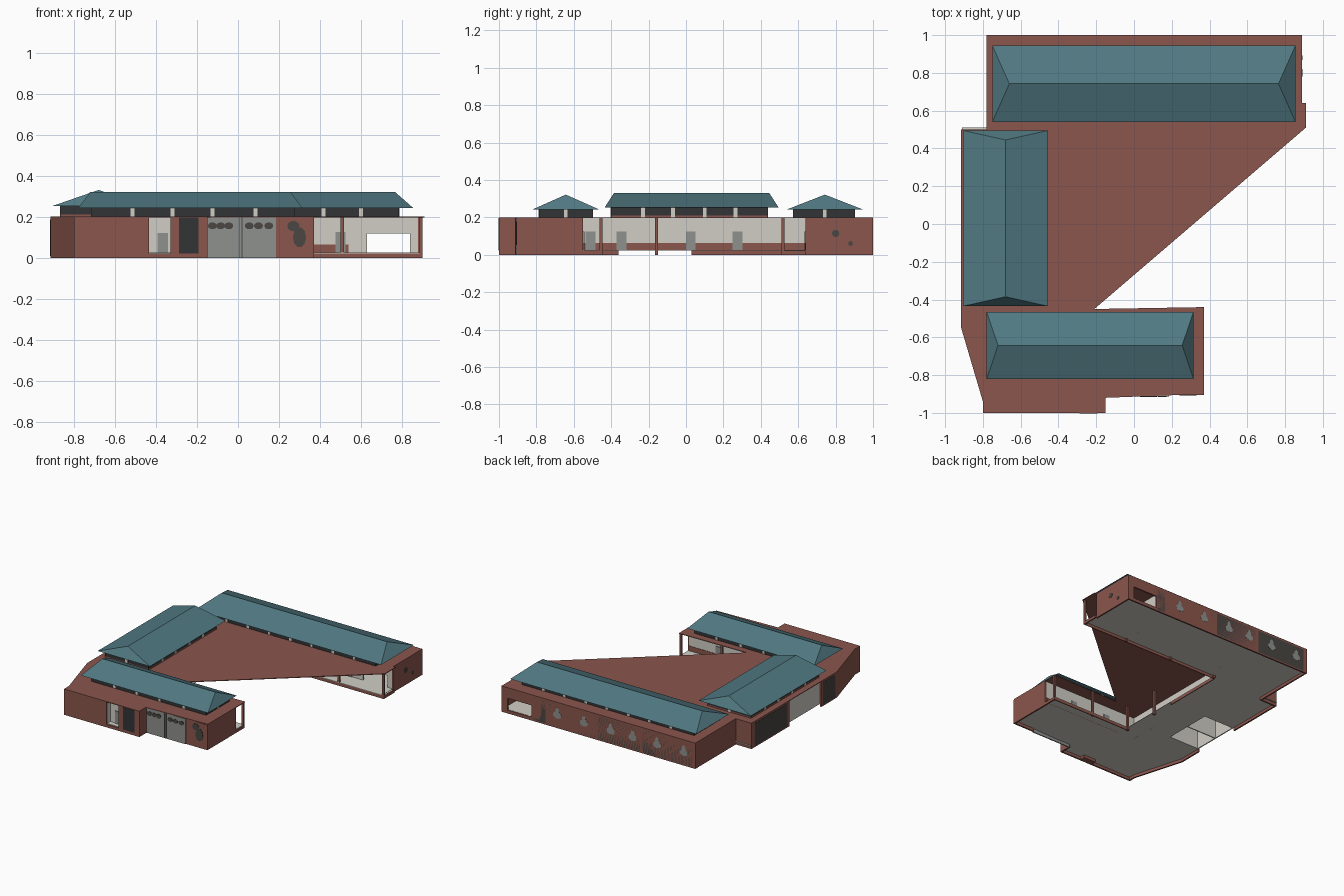
import bpy, bmesh, math

if "Cube" in bpy.data.objects:
    bpy.data.objects.remove(bpy.data.objects["Cube"])


def mat(name, r, g, b):
    m = bpy.data.materials.new(name)
    lin = [((c / 255 + 0.055) / 1.055) ** 2.4 for c in (r, g, b)]
    m.diffuse_color = (*lin, 1)
    m.use_nodes = True
    m.node_tree.nodes["Principled BSDF"].inputs["Base Color"].default_value = m.diffuse_color
    return m


RED = mat("brick_red", 139, 86, 77)
WHITE = mat("off_white", 208, 206, 197)
GREY = mat("door_grey", 143, 145, 141)
GRILLE = mat("grille_brown_grey", 74, 70, 66)
DARK = mat("dark_glass", 50, 52, 53)
TEAL = mat("teal_roof", 81, 121, 130)


def finish(name, bm, material):
    bmesh.ops.recalc_face_normals(bm, faces=bm.faces)
    me = bpy.data.meshes.new(name)
    bm.to_mesh(me)
    bm.free()
    me.materials.append(material)
    ob = bpy.data.objects.new(name, me)
    bpy.context.collection.objects.link(ob)
    return ob


def add_prism(bm, pts, z0, z1):
    lo = [bm.verts.new((x, y, z0)) for x, y in pts]
    hi = [bm.verts.new((x, y, z1)) for x, y in pts]
    n = len(pts)
    bm.faces.new(lo[::-1])
    bm.faces.new(hi)
    for i in range(n):
        j = (i + 1) % n
        bm.faces.new((lo[i], lo[j], hi[j], hi[i]))


def boxes(name, material, items):
    """Each item is x0, x1, y0, y1, z0, z1."""
    bm = bmesh.new()
    for x0, x1, y0, y1, z0, z1 in items:
        add_prism(bm, [(x0, y0), (x1, y0), (x1, y1), (x0, y1)], z0, z1)
    return finish(name, bm, material)


def discs(name, material, items, axis):
    """Thin oval plates: centre x, y, z, half width, half height."""
    bm = bmesh.new()
    for cx, cy, cz, rw, rh in items:
        rings = []
        for d in (-0.002, 0.002):
            ring = []
            for k in range(10):
                a = 2 * math.pi * k / 10
                u, w = rw * math.cos(a), rh * math.sin(a)
                p = (cx + u, cy + d, cz + w) if axis == 'y' else (cx + d, cy + u, cz + w)
                ring.append(bm.verts.new(p))
            rings.append(ring)
            bm.faces.new(ring)
        for k in range(10):
            j = (k + 1) % 10
            bm.faces.new((rings[0][k], rings[0][j], rings[1][j], rings[1][k]))
    return finish(name, bm, material)


TOP, FL = 0.196, 0.022

# Flat slab over the wings and the courtyard corner
bm = bmesh.new()
add_prism(bm, [(-0.78, 1), (-0.78, 0.5), (-0.915, 0.5), (-0.915, -0.55), (-0.8, -0.94),
               (-0.8, -1), (-0.15, -1), (-0.15, -0.92), (0.37, -0.90), (0.37, -0.44),
               (-0.21, -0.45), (0.91, 0.51), (0.91, 0.64), (0.89, 0.64), (0.89, 1)], TOP, 0.201)
finish("flat_roof_slab", bm, RED)

# Floors
boxes("back_and_west_floor", WHITE, [
    (-0.775, 0.885, 0.51, 0.99, FL, FL + 0.004),
    (-0.91, -0.46, 0.03, 0.51, FL, FL + 0.004),
    (-0.46, -0.32, -0.45, 0.51, FL, FL + 0.004),
    (-0.64, -0.46, -0.36, 0.03, FL, FL + 0.004)])
bm = bmesh.new()
add_prism(bm, [(-0.91, -0.36), (-0.91, -0.55), (-0.795, -0.94), (-0.795, -0.99), (-0.155, -0.99),
               (-0.155, -0.91), (0.365, -0.89), (0.365, -0.45), (-0.46, -0.45), (-0.46, -0.36)],
          FL, FL + 0.004)
finish("south_floor", bm, WHITE)

# Outer red walls
T = 0.012
boxes("outer_walls", RED, [
    (-0.78, -0.78 + T, 0.5, 1, 0, TOP), (0.89 - T, 0.89, 0.64, 1, 0, TOP),
    (-0.78, 0.55, 1 - T, 1, 0, TOP),
    (0.55, 0.89, 1 - T, 1, 0, 0.025), (0.55, 0.89, 1 - T, 1, 0.118, TOP),
    (0.55, 0.63, 1 - T, 1, 0.025, 0.118), (0.84, 0.89, 1 - T, 1, 0.025, 0.118),
    (-0.915, -0.77, 0.5 - T, 0.5, 0, TOP),
    (-0.915, -0.915 + T, 0.035, 0.5, 0, TOP), (-0.915, -0.915 + T, -0.55, -0.36, 0, TOP),
    (-0.8, -0.8 + T, -1, -0.94, 0, TOP), (-0.8, -0.435, -1, -1 + T, 0, TOP),
    (-0.33, -0.15, -1, -1 + T, 0, TOP), (-0.435, -0.33, -1, -0.95, 0, 0.022),
    (-0.15 - T, -0.15, -1, -0.91, 0, TOP), (0.185, 0.37, -0.905, -0.905 + T, 0, TOP),
    (0.37 - T, 0.37, -0.905, -0.55, 0, TOP)])
bm = bmesh.new()
add_prism(bm, [(-0.915, -0.55), (-0.8, -0.94), (-0.788, -0.94), (-0.903, -0.55)], 0, TOP)
finish("slanted_wall", bm, RED)

# Inner walls facing the corridors, with red dado and floor edge
boxes("corridor_walls", WHITE, [
    (-0.46, 0.55, 0.64, 0.65, FL, TOP),
    (0.55, 0.63, 0.64, 0.65, FL, TOP), (0.84, 0.878, 0.64, 0.65, FL, TOP),
    (0.63, 0.84, 0.64, 0.65, 0.118, TOP),
    (-0.47, -0.46, -0.55, 0.64, FL, TOP),
    (-0.46, 0.358, -0.56, -0.55, FL, TOP)])
boxes("corridor_dado", RED, [
    (-0.46, 0.54, 0.637, 0.641, FL, 0.064), (-0.461, -0.457, -0.55, 0.64, FL, 0.064),
    (-0.46, 0.358, -0.551, -0.547, FL, 0.064)])
boxes("floor_edges", RED, [
    (-0.32, 0.9, 0.51, 0.516, 0, FL), (-0.326, -0.32, 0.03, 0.51, 0, FL),
    (-0.32, 0.37, -0.456, -0.45, 0, FL), (0.89, 0.9, 0.51, 0.64, 0, FL),
    (0.36, 0.37, -0.55, -0.45, 0, FL)])

# Unfloored bay on the west side, entrance recess and room partitions
boxes("west_bay_walls", WHITE, [
    (-0.905, -0.897, -0.36, 0.035, FL, TOP),
    (-0.905, -0.47, 0.027, 0.035, FL, TOP), (-0.905, -0.47, -0.366, -0.358, FL, TOP),
    (-0.905, -0.64, -0.17, -0.162, FL, TOP)])
boxes("entrance_recess", WHITE, [
    (-0.435, -0.33, -0.95, -0.942, FL, TOP),
    (-0.441, -0.435, -0.99, -0.942, FL, TOP), (-0.33, -0.324, -0.99, -0.942, FL, TOP)])
parts = [(x, x + 0.008, 0.65, 0.988, FL, TOP) for x in (-0.32, 0.07, 0.55)]
parts += [(x, x + 0.008, -0.89, -0.56, FL, TOP) for x in (-0.47, -0.16, 0.18)]
boxes("room_partitions", WHITE, parts + [(-0.9, -0.47, 0.26, 0.268, FL, TOP)])

# Doors
doors = [(-0.459, -0.453, y - 0.026, y + 0.026, FL, 0.125) for y in (-0.51, -0.345, 0.025, 0.275)]
doors += [(x - 0.025, x + 0.025, 0.634, 0.64, FL, 0.125) for x in (-0.25, 0.0, 0.14, 0.5)]
doors += [(x - 0.025, x + 0.025, -0.55, -0.544, FL, 0.125) for x in (-0.2, 0.1)]
doors += [(-0.392, -0.342, -0.956, -0.949, FL, 0.122)]
boxes("doors", GREY, doors)

# Corridor columns
cols = [(x, 0.51) for x in (-0.32, 0.09, 0.5, 0.885)] + [(-0.33, -0.165)]
cols += [(x, -0.463) for x in (-0.33, 0.0, 0.355)]
boxes("corridor_columns", RED, [(x, x + 0.016, y, y + 0.016, 0, TOP) for x, y in cols])

# Back grilles with oval openings, and west grille
boxes("back_grilles", GRILLE, [(a, b, 0.996, 1.0, 0.01, 0.186) for a, b in
      ((-0.75, -0.325), (-0.305, 0.06), (0.08, 0.49), (0.51, 0.62))])
discs("back_grille_ovals", GREY, [(x, 0.999, z, w, h)
      for x in (0.41, 0.18, -0.05, -0.24, -0.45, -0.68)
      for z, w, h in ((0.10, 0.036, 0.026), (0.12, 0.018, 0.04))], 'y')
boxes("west_grille", GRILLE, [(-0.917, -0.913, 0.06, 0.46, 0.01, 0.186),
                              (-0.917, -0.913, -0.53, -0.38, 0.01, 0.186)])

# Front glazing, dark window and pierced ovals
boxes("front_glazing", GREY, [(-0.15, 0.185, -0.912, -0.904, 0, TOP)])
boxes("glazing_mullions", GRILLE, [(x, x + 0.003, -0.915, -0.911, 0, TOP)
                                   for x in (0.005, 0.018)])
discs("glazing_ovals", GRILLE, [(x, -0.913, 0.156, 0.022, 0.017) for x in
      (-0.125, -0.085, -0.045, 0.055, 0.1, 0.15)], 'y')
boxes("front_dark_window", DARK, [(-0.288, -0.192, -1.002, -0.997, 0.022, TOP)])
discs("front_pierced_ovals", GRILLE, [(0.3, -0.906, 0.1, 0.032, 0.05),
                                      (0.27, -0.906, 0.155, 0.03, 0.025)], 'y')
discs("east_pierced_ovals", GRILLE, [(0.89, 0.8, 0.115, 0.02, 0.02),
                                     (0.89, 0.88, 0.06, 0.012, 0.014)], 'x')


def hip_roof(name, x0, x1, y0, y1, ze, zr, inset, wall, pillars):
    """Hipped roof with a glazed band of clerestory windows below it."""
    along_x = x1 - x0 > y1 - y0
    cx, cy = (x0 + x1) / 2, (y0 + y1) / 2
    ridge = ([(x0 + inset, cy, zr), (x1 - inset, cy, zr)] if along_x
             else [(cx, y0 + inset, zr), (cx, y1 - inset, zr)])
    bm = bmesh.new()
    a, b, c, d = [bm.verts.new((x, y, ze)) for x, y in ((x0, y0), (x1, y0), (x1, y1), (x0, y1))]
    r, s = [bm.verts.new(p) for p in ridge]
    if along_x:
        faces = ((a, b, s, r), (b, c, s), (c, d, r, s), (d, a, r))
    else:
        faces = ((a, b, r), (b, c, s, r), (c, d, s), (d, a, r, s))
    for f in faces + ((d, c, b, a),):
        bm.faces.new(f)
    finish(name + "_hip_roof", bm, TEAL)
    wx0, wx1, wy0, wy1 = wall
    boxes(name + "_clerestory_glass", DARK, [(wx0, wx1, wy0, wy1, ze - 0.042, ze)])
    boxes(name + "_clerestory_sill", RED, [(wx0, wx1, wy0, wy1, 0.2, ze - 0.042)])
    # white posts on both long sides and at the corners
    e, w = 0.003, 0.01
    posts = []
    for p in pillars:
        if along_x:
            posts += [(p - w, p + w, y - e, y + e, 0.2, ze) for y in (wy0, wy1)]
        else:
            posts += [(x - e, x + e, p - w, p + w, 0.2, ze) for x in (wx0, wx1)]
    if along_x:
        posts += [(x - e, x + e, cy - w, cy + w, 0.2, ze) for x in (wx0, wx1)]
    else:
        posts += [(cx - w, cx + w, y - e, y + e, 0.2, ze) for y in (wy0, wy1)]
    boxes(name + "_clerestory_posts", WHITE, posts)


hip_roof("back", -0.75, 0.855, 0.54, 0.945, 0.243, 0.322, 0.09, (-0.7, 0.785, 0.575, 0.9),
         [-0.5 + 0.1833 * i for i in range(7)])
hip_roof("west", -0.905, -0.455, -0.435, 0.495, 0.253, 0.331, 0.05, (-0.865, -0.49, -0.4, 0.435),
         [-0.23, -0.07, 0.1, 0.265])
hip_roof("south", -0.78, 0.315, -0.82, -0.465, 0.243, 0.322, 0.06, (-0.715, 0.275, -0.785, -0.5),
         [-0.515, -0.32, -0.125, 0.085])
